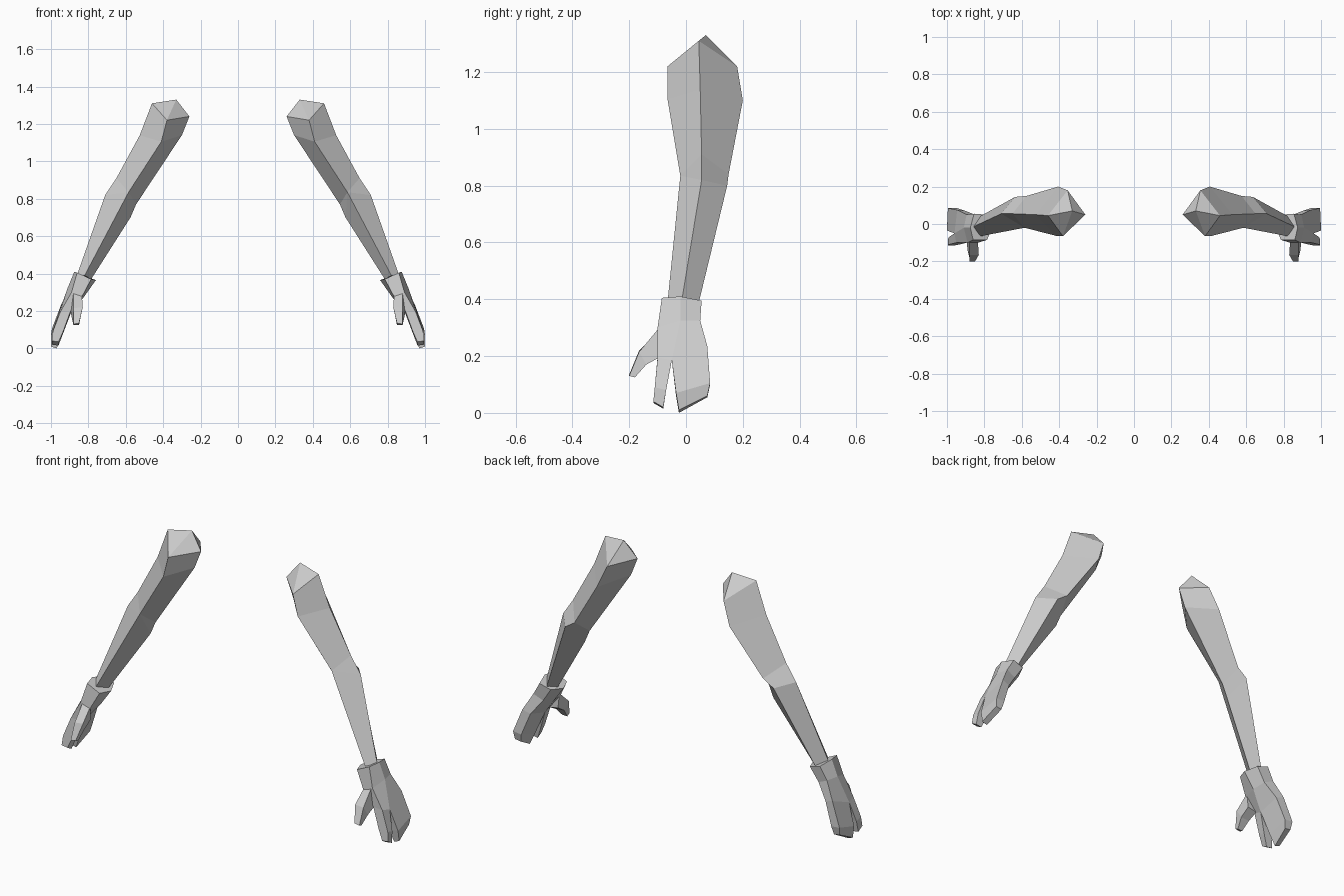
import bpy, bmesh

skin = bpy.data.materials.new("light grey")
skin.diffuse_color = (0.6, 0.6, 0.6, 1)


def loft(bm, rings, cap_start=False, cap_end=False):
    """Bridge a series of equal-sided rings, optionally closing the ends."""
    loops = [[bm.verts.new(p) for p in ring] for ring in rings]
    n = len(loops[0])
    for a, b in zip(loops, loops[1:]):
        for i in range(n):
            j = (i + 1) % n
            bm.faces.new((a[i], a[j], b[j], b[i]))
    if cap_start:
        bm.faces.new(loops[0][::-1])
    if cap_end:
        bm.faces.new(loops[-1])
    return loops


def finish(bm, name):
    """Weld, fix normals, and mirror the part to the other side."""
    bmesh.ops.remove_doubles(bm, verts=bm.verts, dist=0.0005)
    bmesh.ops.recalc_face_normals(bm, faces=bm.faces)
    me = bpy.data.meshes.new(name)
    bm.to_mesh(me)
    bm.free()
    me.materials.append(skin)
    ob = bpy.data.objects.new(name, me)
    bpy.context.collection.objects.link(ob)
    ob.modifiers.new("other_side", 'MIRROR').use_mirror_merge = False
    return ob


# Arm: four-sided rings (outer, front, inner, back) from shoulder to wrist
elbow_front = (0.585, -0.02, 0.835)
arm_rings = [
    [(0.46, 0.045, 1.31), (0.38, -0.065, 1.22), (0.26, 0.05, 1.24), (0.355, 0.18, 1.22)],
    [(0.525, 0.05, 1.14), (0.41, -0.065, 1.105), (0.30, 0.05, 1.14), (0.405, 0.20, 1.10)],
    [(0.65, 0.055, 0.91), elbow_front, (0.545, 0.06, 0.77), (0.575, 0.15, 0.84)],
    [(0.71, 0.055, 0.82), elbow_front, (0.575, 0.06, 0.70), (0.635, 0.145, 0.80)],
    [(0.86, -0.015, 0.395), (0.82, -0.065, 0.39), (0.785, -0.005, 0.37), (0.82, 0.043, 0.38)],
]
bm = bmesh.new()
shoulder = loft(bm, arm_rings, cap_end=True)[0]
# Pointed shoulder end
apex = bm.verts.new((0.33, 0.07, 1.33))
for i in range(4):
    bm.faces.new((shoulder[i], apex, shoulder[(i + 1) % 4]))
finish(bm, "arm")

# Hand: six-sided palm rings (ridge, outer front, inner front, inner, inner back, outer back)
knuckles = [(0.96, -0.05, 0.185), (0.95, -0.10, 0.195), (0.895, -0.10, 0.20),
            (0.895, -0.05, 0.185), (0.90, 0.07, 0.22), (0.945, 0.075, 0.235)]
palm_rings = [
    [(0.875, -0.02, 0.41), (0.86, -0.085, 0.405), (0.785, -0.085, 0.37),
     (0.76, -0.02, 0.365), (0.79, 0.05, 0.375), (0.855, 0.055, 0.395)],
    [(0.91, -0.02, 0.325), (0.89, -0.10, 0.30), (0.835, -0.10, 0.275),
     (0.82, -0.02, 0.28), (0.84, 0.045, 0.30), (0.895, 0.05, 0.325)],
    knuckles,
]
# Narrow front finger and wide grouped fingers grow from the knuckles
front_finger = [
    knuckles[0:4],
    [(0.99, -0.07, 0.08), (0.99, -0.11, 0.09), (0.935, -0.11, 0.09), (0.935, -0.07, 0.08)],
    [(0.995, -0.08, 0.02), (0.995, -0.115, 0.04), (0.96, -0.115, 0.035), (0.96, -0.08, 0.015)],
]
grouped_fingers = [
    [knuckles[i] for i in (0, 3, 4, 5)],
    [(1.0, -0.035, 0.07), (0.945, -0.035, 0.06), (0.945, 0.085, 0.10), (0.995, 0.085, 0.105)],
    [(1.0, -0.025, 0.01), (0.97, -0.025, 0.0), (0.955, 0.075, 0.055), (0.99, 0.075, 0.06)],
]
# Thumb: base sits just inside the palm
thumb = [
    [(0.835, -0.09, 0.29), (0.88, -0.09, 0.305), (0.895, -0.085, 0.20), (0.84, -0.085, 0.21)],
    [(0.83, -0.165, 0.22), (0.88, -0.165, 0.215), (0.89, -0.14, 0.17), (0.84, -0.14, 0.175)],
    [(0.85, -0.20, 0.135), (0.88, -0.20, 0.13), (0.88, -0.18, 0.125), (0.85, -0.18, 0.125)],
]
bm = bmesh.new()
loft(bm, palm_rings, cap_start=True)
for finger in (front_finger, grouped_fingers):
    loft(bm, finger, cap_end=True)
finish(bm, "hand")

bm = bmesh.new()
loft(bm, thumb, cap_start=True, cap_end=True)
finish(bm, "thumb")
